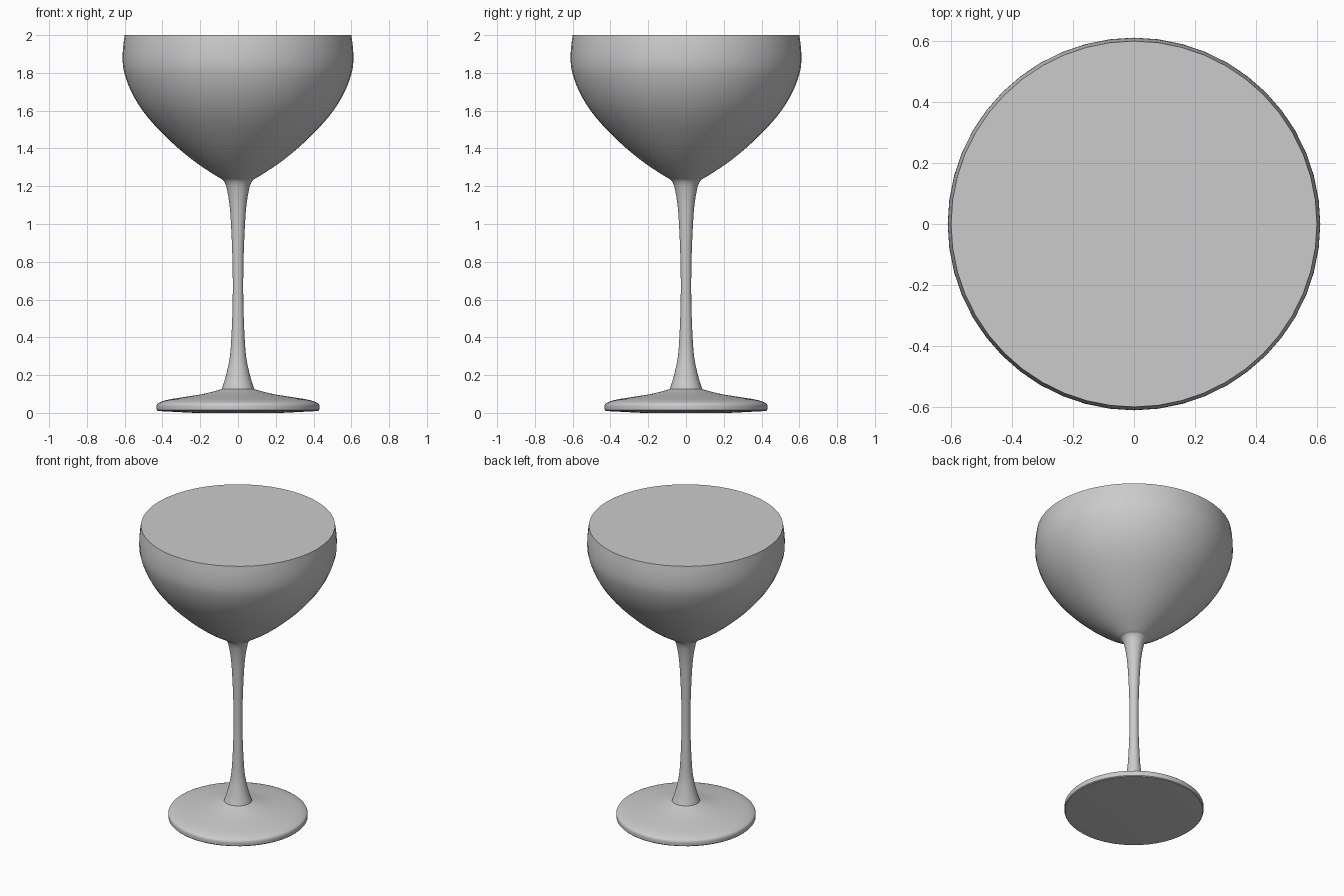
import bpy, math
from mathutils import Vector

if "Cube" in bpy.data.objects:
    bpy.data.objects.remove(bpy.data.objects["Cube"])

SIDES = 48


def smooth_path(pts, steps=3):
    """Catmull-Rom curve through (radius, z) points."""
    p = [Vector(q) for q in pts]
    p = [2 * p[0] - p[1]] + p + [2 * p[-1] - p[-2]]
    out = []
    for a, b, c, d in zip(p, p[1:], p[2:], p[3:]):
        for i in range(steps):
            t = i / steps
            out.append(0.5 * (2 * b + (c - a) * t + (2 * a - 5 * b + 4 * c - d) * t * t
                              + (3 * b - a - 3 * c + d) * t ** 3))
    return out + [p[-2]]


def lathe(name, profile):
    """Revolve a bottom-to-top profile around z and cap both ends."""
    verts, faces = [], []
    for r, z in profile:
        for k in range(SIDES):
            a = 2 * math.pi * k / SIDES
            verts.append((r * math.cos(a), r * math.sin(a), z))
    for j in range(len(profile) - 1):
        for k in range(SIDES):
            n = (k + 1) % SIDES
            faces.append((j * SIDES + k, j * SIDES + n,
                          (j + 1) * SIDES + n, (j + 1) * SIDES + k))
    last = (len(profile) - 1) * SIDES
    faces.append(tuple(reversed(range(SIDES))))
    faces.append(tuple(range(last, last + SIDES)))
    mesh = bpy.data.meshes.new(name)
    mesh.from_pydata(verts, [], faces)
    obj = bpy.data.objects.new(name, mesh)
    bpy.context.collection.objects.link(obj)
    bpy.ops.object.select_all(action='DESELECT')
    obj.select_set(True)
    bpy.context.view_layer.objects.active = obj
    bpy.ops.object.shade_smooth_by_angle(angle=math.radians(35))
    return obj


# Foot: nearly flat underside, rounded edge, shallow domed top
foot = [(0.23, 0.0), (0.425, 0.01)] + smooth_path(
    [(0.43, 0.015), (0.43, 0.042), (0.415, 0.056), (0.37, 0.07),
     (0.29, 0.083), (0.19, 0.099), (0.12, 0.116), (0.08, 0.128)])
lathe("foot", foot)

# Stem: slender waist flaring at both ends
stem = smooth_path(
    [(0.088, 0.118), (0.083, 0.135), (0.066, 0.19), (0.044, 0.29), (0.034, 0.42),
     (0.028, 0.6), (0.029, 0.8), (0.037, 1.0), (0.046, 1.11),
     (0.06, 1.19), (0.072, 1.222), (0.085, 1.238)])
lathe("stem", stem)

# Bowl: wide rounded cup pulled in slightly at the rim
bowl = smooth_path(
    [(0.08, 1.234), (0.13, 1.264), (0.215, 1.32), (0.315, 1.4), (0.42, 1.5),
     (0.505, 1.6), (0.565, 1.7), (0.602, 1.8), (0.611, 1.87),
     (0.608, 1.94), (0.6, 2.0)])
# Flat top closes the cup level with the rim
lathe("filled_bowl", bowl)
